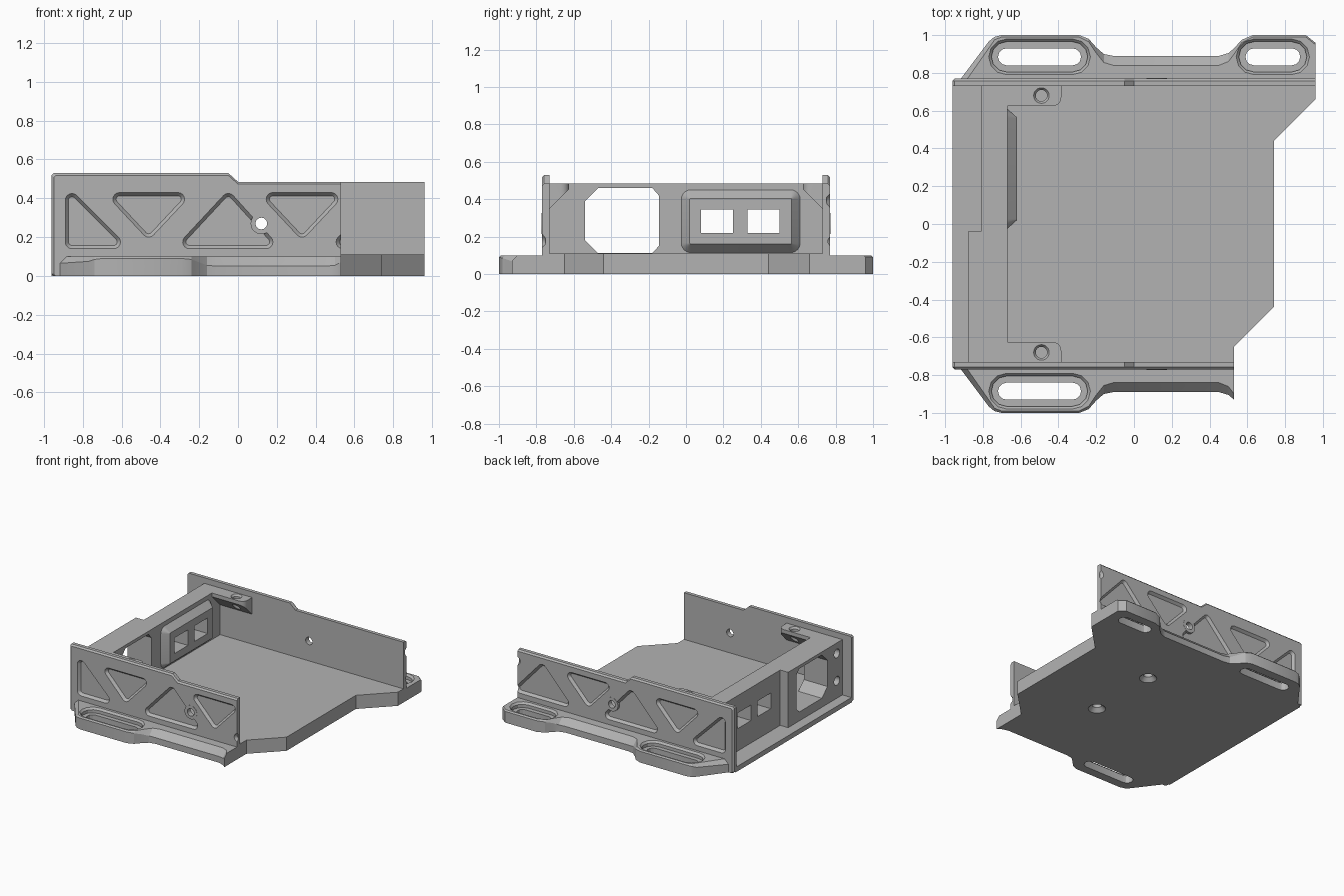
import bpy, bmesh, math

if "Cube" in bpy.data.objects:
    bpy.data.objects.remove(bpy.data.objects["Cube"], do_unlink=True)

gray = bpy.data.materials.new("plain_gray")
gray.use_nodes = True
gray.diffuse_color = (0.45, 0.45, 0.45, 1)
gray.node_tree.nodes["Principled BSDF"].inputs["Base Color"].default_value = (0.45, 0.45, 0.45, 1)

# Drawing planes: (u, v, depth) to world
PLANES = {
    "top": lambda u, v, d: (u, v, d),
    "side": lambda u, v, d: (u, d, v),
    "back": lambda u, v, d: (d, u, v),
}


def outline(pts, r, n=6):
    """Rounded outline around counter-clockwise centre points."""
    if len(pts) == 1:
        n, (cx, cy) = 28, pts[0]
        return [(cx + r * math.cos(math.tau * k / n), cy + r * math.sin(math.tau * k / n)) for k in range(n)]
    out = []
    for i, (x, y) in enumerate(pts):
        px, py = pts[i - 1]
        qx, qy = pts[(i + 1) % len(pts)]
        a = math.atan2(y - py, x - px) - math.pi / 2
        b = math.atan2(qy - y, qx - x) - math.pi / 2
        sweep = (b - a) % math.tau
        out += [(x + r * math.cos(a + sweep * k / n), y + r * math.sin(a + sweep * k / n)) for k in range(n + 1)]
    return out


def loft(name, rings):
    """Closed solid through rings of world points."""
    bm = bmesh.new()
    loops = [[bm.verts.new(p) for p in ring] for ring in rings]
    n = len(loops[0])
    for a, b in zip(loops, loops[1:]):
        for i in range(n):
            j = (i + 1) % n
            bm.faces.new((a[i], a[j], b[j], b[i]))
    bm.faces.new(loops[0][::-1])
    bm.faces.new(loops[-1])
    bmesh.ops.recalc_face_normals(bm, faces=bm.faces)
    mesh = bpy.data.meshes.new(name)
    bm.to_mesh(mesh)
    bm.free()
    mesh.materials.append(gray)
    ob = bpy.data.objects.new(name, mesh)
    bpy.context.collection.objects.link(ob)
    return ob


def prism(name, plane, shape, d0, d1):
    return loft(name, [[PLANES[plane](u, v, d) for u, v in shape] for d in (d0, d1)])


def rounded(name, plane, pts, layers):
    """Rounded solid with a (radius, depth) pair per layer."""
    return loft(name, [[PLANES[plane](u, v, d) for u, v in outline(pts, r)] for r, d in layers])


def box(name, x, y, z):
    return prism(name, "top", [(x[0], y[0]), (x[1], y[0]), (x[1], y[1]), (x[0], y[1])], *z)


def combine(ob, tool, operation="DIFFERENCE"):
    mod = ob.modifiers.new("cut", "BOOLEAN")
    mod.operation, mod.solver, mod.object = operation, "EXACT", tool
    bpy.context.view_layer.objects.active = ob
    bpy.ops.object.modifier_apply(modifier=mod.name)
    bpy.data.objects.remove(tool, do_unlink=True)


# Floor plate with two blind countersunk holes underneath
floor = prism("floor_plate", "top", [
    (-0.67, -0.74), (0.53, -0.74), (0.53, -0.65), (0.74, -0.44),
    (0.74, 0.44), (0.96, 0.66), (0.96, 0.74), (-0.67, 0.74)], 0, 0.11)
for y in (0.35, -0.23):
    combine(floor, rounded("hole", "top", [(0.16, y)], [(0.066, -0.002), (0.035, 0.03), (0.035, 0.07)]))
box("back_sill", (-0.96, -0.8), (-0.74, 0.74), (0, 0.04))

# Mounting flanges: x, y and chamfer along the outer edge
EDGE = [(-0.92, 0.765, 0.035), (-0.77, 0.965, 0.025), (-0.74, 0.99, 0.015), (-0.7, 1, 0.01),
        (-0.29, 1, 0.01), (-0.24, 0.98, 0.015), (-0.2, 0.935, 0.03), (-0.16, 0.9, 0.045),
        (-0.11, 0.89, 0.05), (0.45, 0.89, 0.05), (0.5, 0.905, 0.045), (0.53, 0.93, 0.03),
        (0.57, 0.975, 0.015), (0.63, 1, 0.01), (0.91, 1, 0.01), (0.96, 0.96, 0.01)]


def flange(name, s, end, slots):
    edge = [p for p in EDGE if p[0] <= end]
    edge = [(-0.92, 0.745, 0)] + edge + [(end, 0.745, 0)]
    bottom = [(x, s * y, 0) for x, y, c in edge]
    middle = [(x, s * y, 0.1 - max(c, 0.002)) for x, y, c in edge]
    top = [(x + c, s * y, 0.1) if x < -0.75 else (x, s * (y - c), 0.1) for x, y, c in edge]
    ob = loft(name, [bottom, middle, top])
    for x0, x1 in slots:
        combine(ob, rounded("slot", "top", [(x0, s * 0.885), (x1, s * 0.885)], [
            (0.099, 0.105), (0.08, 0.085), (0.08, 0.06), (0.045, 0.06), (0.045, -0.01)]))


flange("front_flange", -1, 0.53, [(-0.675, -0.325)])
flange("rear_flange", 1, 0.96, [(-0.675, -0.325), (0.635, 0.835)])

# Side walls with a repeating truss of bevelled pockets
PITCH = 0.79
DOWN = [(-0.61, 0.395), (-0.46, 0.235), (-0.31, 0.395)]
UP = [(-0.25, 0.175), (0.145, 0.175), (-0.05, 0.39)]
POCKETS = [[(-0.855, 0.175), (-0.64, 0.175), (-0.855, 0.39)]]
for k in range(3):
    POCKETS += [[(x + k * PITCH, z) for x, z in tri] for tri in (DOWN, UP)]


def side_wall(name, s, end):
    shape = [(-0.96, 0.01), (-0.95, 0), (end, 0), (end, 0.485), (0, 0.485),
             (-0.05, 0.53), (-0.95, 0.53), (-0.96, 0.52)]
    inset = [(x + 0.012 if x < -0.9 else x, z - 0.012 if z > 0.4 else z) for x, z in shape]
    ob = loft(name, [[(x, s * d, z) for x, z in ring]
                     for ring, d in ((shape, 0.73), (shape, 0.758), (inset, 0.77))])
    for tri in POCKETS:
        if min(x for x, z in tri) - 0.035 < end:
            combine(ob, rounded("pocket", "side", tri, [(0.039, s * 0.775), (0.018, s * 0.75)]))
    combine(ob, rounded("boss", "side", [(0.12, 0.27)], [(0.055, s * 0.74), (0.055, s * 0.772)]), "UNION")
    combine(ob, rounded("hole", "side", [(0.12, 0.27)], [(0.03, s * 0.7), (0.03, s * 0.8)]))


side_wall("front_wall", -1, 0.53)
side_wall("rear_wall", 1, 0.96)

# Stepped end panel: one half with a large cut-corner opening
vent = box("vent_panel", (-0.88, -0.67), (-0.735, -0.04), (0, 0.485))
combine(vent, prism("opening", "back", [
    (-0.54, 0.18), (-0.54, 0.39), (-0.47, 0.46), (-0.18, 0.46), (-0.145, 0.42),
    (-0.145, 0.15), (-0.18, 0.112), (-0.47, 0.112)], -1, -0.5))
for z in (0.4, 0.18):
    combine(vent, rounded("screw_hole", "back", [(-0.66, z)], [(0.035, -0.9), (0.035, -0.78)]))

# Other half with a tapered socket frame and two square windows
socket = box("socket_panel", (-0.81, -0.67), (-0.04, 0.735), (0, 0.485))
frame = rounded("socket_frame", "back", [(0.025, 0.165), (0.56, 0.165), (0.56, 0.4), (0.025, 0.4)],
                [(0.05, -0.68), (0.05, -0.67), (0.005, -0.62)])
for ob in (socket, frame):
    for y in (0.08, 0.33):
        combine(ob, box("window", (-1, -0.5), (y, y + 0.17), (0.22, 0.345)))

# Corner tabs with sloped undersides and screw holes
for name, s in (("front_tab", -1), ("rear_tab", 1)):
    tab = prism(name, "back", [(s * 0.735, 0.485), (s * 0.625, 0.485), (s * 0.625, 0.455), (s * 0.735, 0.345)],
                -0.68, -0.385)
    bm = bmesh.new()
    bm.from_mesh(tab.data)
    corner = [e for e in bm.edges if all(v.co.x > -0.4 and abs(v.co.y) < 0.63 for v in e.verts)]
    bmesh.ops.bevel(bm, geom=corner, offset=0.045, segments=5, profile=0.5, affect="EDGES")
    bm.to_mesh(tab.data)
    bm.free()
    combine(tab, rounded("hole", "top", [(-0.49, s * 0.68)], [(0.045, 0.49), (0.03, 0.47), (0.03, 0.3)]))

# Smooth the rounded areas, keep the edges sharp
bpy.ops.object.select_all(action="DESELECT")
for ob in bpy.context.collection.objects:
    if ob.type == "MESH" and gray.name in ob.data.materials:
        ob.select_set(True)
        bpy.context.view_layer.objects.active = ob
bpy.ops.object.shade_smooth_by_angle(angle=math.radians(25))
